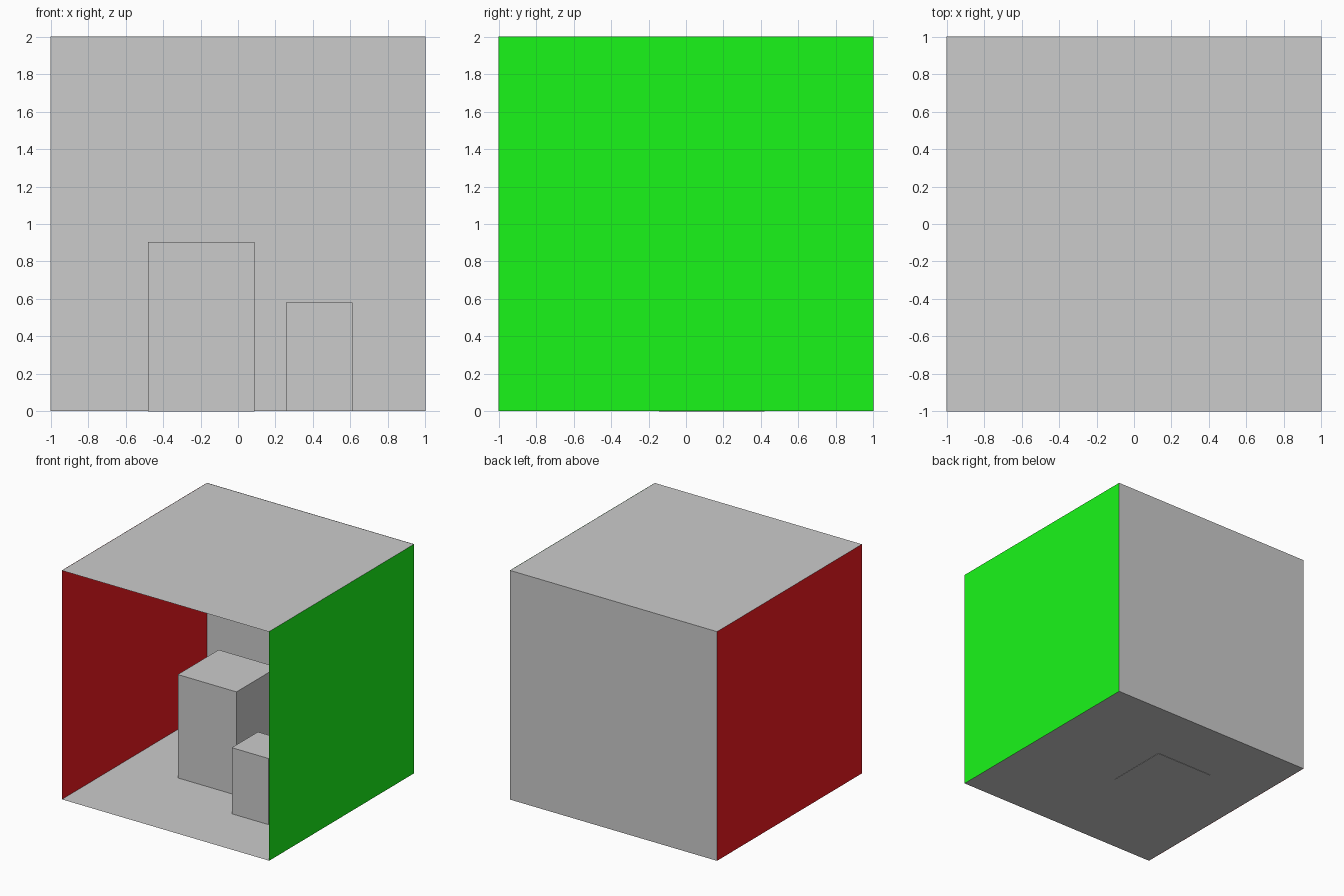
import bpy
from math import pi

if "Cube" in bpy.data.objects:
    bpy.data.objects.remove(bpy.data.objects["Cube"])

FLOOR = 0.003


def paint(obj, name, colour):
    mat = bpy.data.materials.new(name)
    mat.diffuse_color = (*colour, 1)
    mat.use_nodes = True
    mat.node_tree.nodes["Principled BSDF"].inputs["Base Color"].default_value = mat.diffuse_color
    obj.data.materials.append(mat)


def panel(name, loc, rot=(0, 0, 0)):
    bpy.ops.mesh.primitive_plane_add(size=2, location=loc, rotation=rot)
    obj = bpy.context.object
    obj.name = name
    return obj


def block(name, x, y, z):
    bpy.ops.mesh.primitive_cube_add(size=1, location=[sum(r) / 2 for r in (x, y, z)])
    obj = bpy.context.object
    obj.name = name
    obj.scale = [r[1] - r[0] for r in (x, y, z)]
    bpy.ops.object.transform_apply(location=False, rotation=False, scale=True)
    return obj


# Room shell, open at the front
mid = 1 + FLOOR / 2
panel("floor", (0, 0, FLOOR))
panel("ceiling", (0, 0, 2), (pi, 0, 0))
panel("back_wall", (0, 1, mid), (pi / 2, 0, 0))
left = panel("left_wall", (-1, 0, mid), (0, pi / 2, 0))
right = panel("right_wall", (1, 0, mid), (0, -pi / 2, 0))
paint(left, "red", (0.9, 0.01, 0.015))
paint(right, "green", (0.01, 0.92, 0.01))

# Blocks standing on the floor
block("tall_block", (-0.48, 0.087), (-0.145, 0.42), (0, 0.905))
block("short_block", (0.255, 0.61), (-0.45, -0.09), (FLOOR, 0.58))
